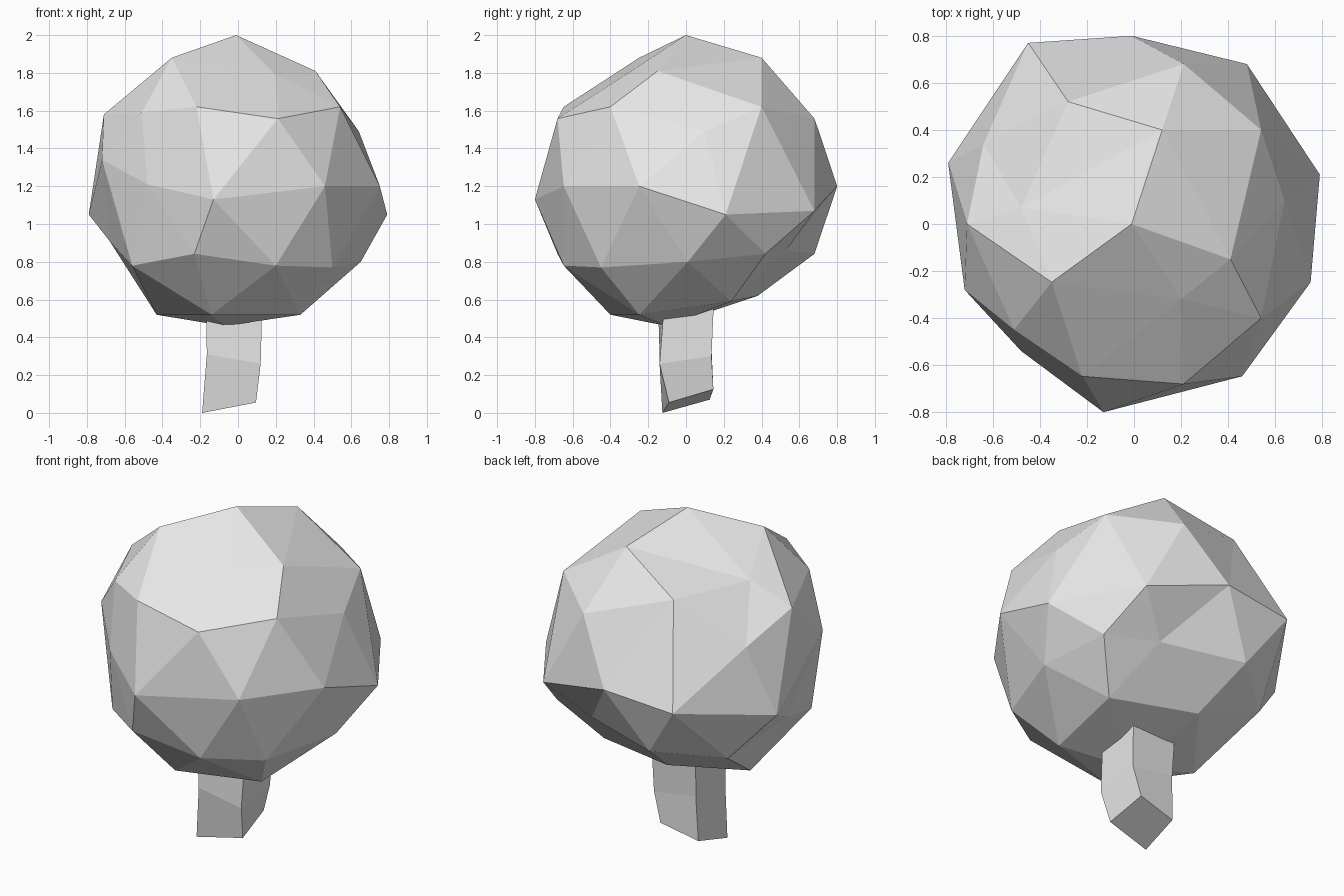
import bpy
import bmesh
from mathutils import Vector

default_cube = bpy.data.objects.get("Cube")
if default_cube:
    bpy.data.objects.remove(default_cube, do_unlink=True)


def make_material(name, colour):
    material = bpy.data.materials.new(name)
    material.use_nodes = True
    material.diffuse_color = colour
    shader = next(n for n in material.node_tree.nodes if n.type == "BSDF_PRINCIPLED")
    shader.inputs["Base Color"].default_value = colour
    return material


def make_object(name, bm, material):
    """Turn a bmesh into a flat shaded, single colour object."""
    bmesh.ops.recalc_face_normals(bm, faces=bm.faces)
    mesh = bpy.data.meshes.new(name)
    bm.to_mesh(mesh)
    bm.free()
    mesh.materials.append(material)
    created = bpy.data.objects.new(name, mesh)
    bpy.context.collection.objects.link(created)
    return created


def pull_corners(bm, targets):
    """Move the nearest still unmoved corner onto each target point."""
    free_corners = list(bm.verts)
    for target in map(Vector, targets):
        corner = min(free_corners, key=lambda v: (v.co - target).length)
        corner.co = target
        free_corners.remove(corner)


def loft(bm, rings):
    """Skin a stack of equal rings and close both ends."""
    loops = [[bm.verts.new(point) for point in ring] for ring in rings]
    for lower, upper in zip(loops, loops[1:]):
        count = len(lower)
        for i in range(count):
            j = (i + 1) % count
            bm.faces.new((lower[i], lower[j], upper[j], upper[i]))
    bm.faces.new(loops[0][::-1])
    bm.faces.new(loops[-1])


grey = make_material("plain grey", (0.8, 0.8, 0.8, 1.0))

# Crown: a faceted ball with irregular corners
crown = bmesh.new()
bmesh.ops.create_icosphere(crown, subdivisions=2, radius=0.8)
bmesh.ops.translate(crown, verts=crown.verts, vec=(-0.01, 0, 1.2))

upper_corners = [
    (-.71, 0, 1.58), (-.48, .07, 1.71), (.41, -.15, 1.81), (.2, -.32, 1.79),
    (-.28, .52, 1.71), (.64, .1, 1.49), (-.64, .34, 1.45), (-.51, -.45, 1.59),
]
middle_corners = [
    (.79, .21, 1.05), (.48, .68, 1.07), (-.45, .77, 1.16), (-.79, .26, 1.05),
    (-.72, -.28, 1.34), (-.48, -.54, 1.21), (-.13, -.8, 1.13),
]
lower_corners = [
    (.5, -.45, .77), (.26, .53, .86), (-.14, .38, .62), (.38, .24, .59),
    (-.07, -.1, .46), (-.68, 0, .91), (.65, .01, .8),
]
pull_corners(crown, upper_corners + middle_corners + lower_corners)
make_object("crown", crown, grey)

# Trunk: a slightly crooked square post that runs up into the crown
trunk = bmesh.new()
foot = [(-.19, -.125, 0), (.095, -.09, .055), (.07, .145, .125), (-.17, .125, .07)]
bend = [(-.165, -.14, .31), (.12, -.14, .26), (.12, .135, .3), (-.16, .135, .34)]
top = [(-.17, -.15, .65), (.13, -.11, .65), (.13, .15, .65), (-.17, .15, .65)]
loft(trunk, [foot, bend, top])
make_object("trunk", trunk, grey)
